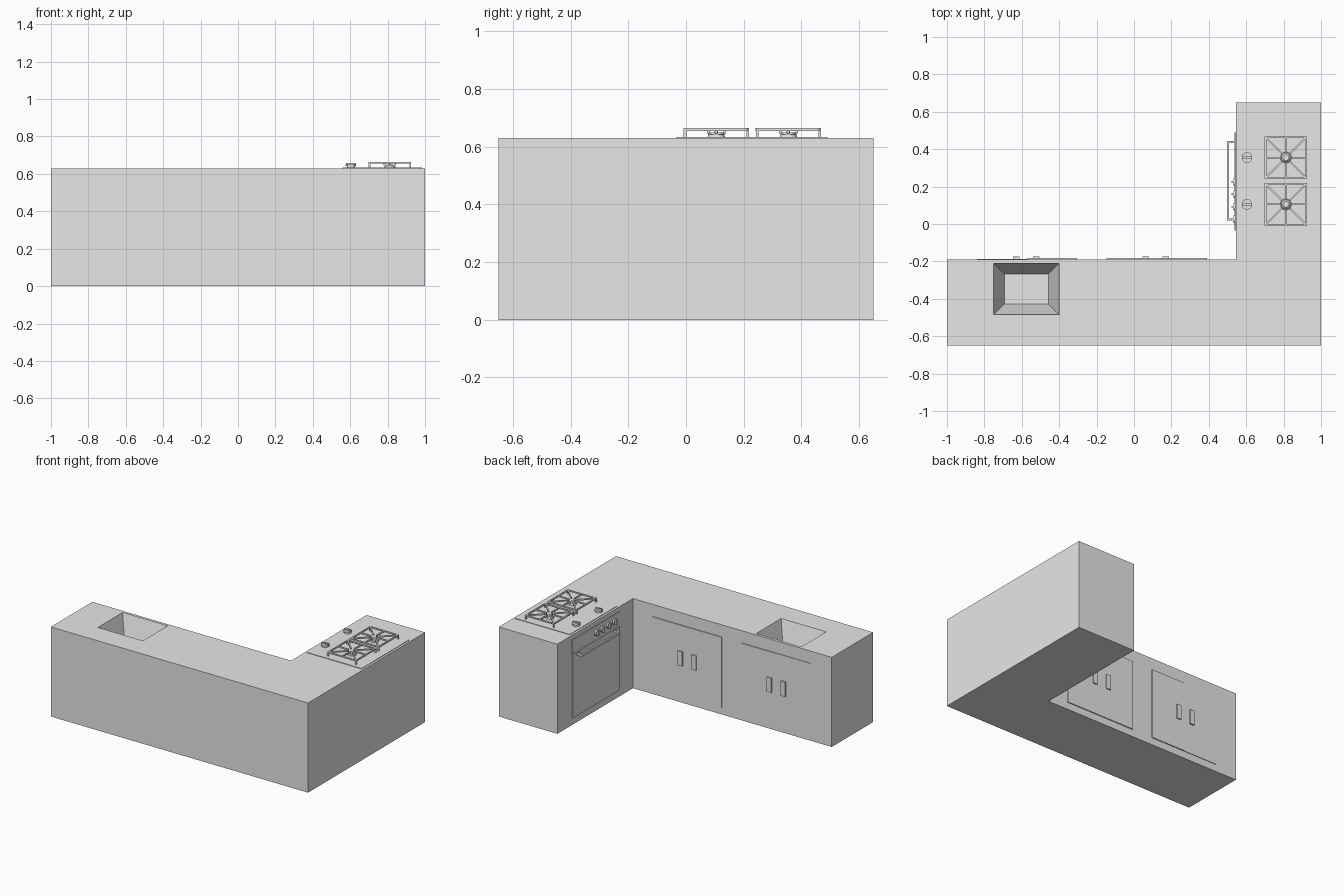
import bpy, bmesh, math
from mathutils import Matrix, Vector

if "Cube" in bpy.data.objects:
    bpy.data.objects.remove(bpy.data.objects["Cube"], do_unlink=True)

grey = bpy.data.materials.new("light_grey")
grey.use_nodes = True
grey.diffuse_color = (0.8, 0.8, 0.8, 1)
grey.node_tree.nodes["Principled BSDF"].inputs["Base Color"].default_value = (0.8, 0.8, 0.8, 1)


def finish(name, bm):
    bmesh.ops.recalc_face_normals(bm, faces=bm.faces)
    mesh = bpy.data.meshes.new(name)
    bm.to_mesh(mesh)
    bm.free()
    mesh.materials.append(grey)
    obj = bpy.data.objects.new(name, mesh)
    bpy.context.collection.objects.link(obj)
    return obj


def add_box(bm, lo, hi, turn=None):
    lo, hi = Vector(lo), Vector(hi)
    size = hi - lo
    m = Matrix.Translation((lo + hi) / 2) @ Matrix.Diagonal((*size, 1))
    bmesh.ops.create_cube(bm, size=1, matrix=(turn @ m) if turn else m)


def box(name, lo, hi):
    bm = bmesh.new()
    add_box(bm, lo, hi)
    return finish(name, bm)


def add_disc(bm, centre, r1, r2, depth, turn=Matrix()):
    m = Matrix.Translation(centre) @ turn @ Matrix.Translation((0, 0, depth / 2))
    bmesh.ops.create_cone(bm, cap_ends=True, segments=24, radius1=r1, radius2=r2,
                          depth=depth, matrix=m)


def smooth(obj):
    bpy.ops.object.select_all(action="DESELECT")
    obj.select_set(True)
    bpy.context.view_layer.objects.active = obj
    bpy.ops.object.shade_smooth_by_angle(angle=math.radians(30))


TOP = 0.63      # worktop height
BACK = -0.19    # cabinet door plane
SIDE = 0.545    # oven door plane

# L-shaped counter body
bm = bmesh.new()
outline = [(-1, -0.65), (1, -0.65), (1, 0.65), (SIDE, 0.65), (SIDE, BACK), (-1, BACK)]
base = bm.faces.new([bm.verts.new((x, y, 0)) for x, y in outline])
ext = bmesh.ops.extrude_face_region(bm, geom=[base], use_keep_orig=True)
for v in [g for g in ext["geom"] if isinstance(g, bmesh.types.BMVert)]:
    v.co.z = TOP
counter = finish("counter", bm)

# Tapered sink basin cut into the worktop
bm = bmesh.new()
depth, slope = 0.2, 0.058
rings = []
for grow, z in ((-slope, TOP - depth), (0, TOP), (0, TOP + 0.1)):
    x0, x1, y0, y1 = -0.75 - grow, -0.40 + grow, -0.485 - grow, -0.21 + grow
    rings.append([bm.verts.new((x, y, z)) for x, y in
                  ((x0, y0), (x1, y0), (x1, y1), (x0, y1))])
for low, high in zip(rings, rings[1:]):
    for i in range(4):
        j = (i + 1) % 4
        bm.faces.new((low[i], low[j], high[j], high[i]))
bm.faces.new(rings[0])
bm.faces.new(rings[-1])
cutter = finish("sink_cutter", bm)
cutter.hide_render = True
cut = counter.modifiers.new("sink", "BOOLEAN")
cut.operation = "DIFFERENCE"
cut.solver = "EXACT"
cut.object = cutter
bpy.context.view_layer.objects.active = counter
bpy.ops.object.modifier_apply(modifier=cut.name)
bpy.data.objects.remove(cutter, do_unlink=True)

# Cabinet doors and their handles
box("cabinet_door", (-0.147, BACK, 0.05), (0.39, BACK + 0.007, 0.545))
box("sink_door_outer", (-0.84, BACK, 0.05), (-0.57, BACK + 0.004, 0.545))
box("sink_door_inner", (-0.57, BACK, 0.05), (-0.305, BACK + 0.007, 0.545))
for x in (-0.63, -0.522, 0.062, 0.17):
    box("door_handle", (x - 0.017, BACK, 0.263), (x + 0.017, BACK + 0.016, 0.365))

# Oven door, control strip and bar handle
Y0, Y1 = -0.035, 0.49
box("oven_door", (SIDE - 0.008, Y0, 0.05), (SIDE, Y1, 0.497))
box("oven_control_strip", (SIDE - 0.004, Y0, 0.505), (SIDE, Y1, 0.598))
bm = bmesh.new()
add_box(bm, (0.497, 0.018, 0.476), (0.509, 0.445, 0.492))
for y in (0.018, 0.433):
    add_box(bm, (0.509, y, 0.476), (SIDE, y + 0.012, 0.492))
finish("oven_handle", bm)

# Oven knobs with grip ridges
facing = Matrix.Rotation(-math.pi / 2, 4, "Y")
for y in (0.225, 0.16, 0.092, 0.025):
    bm = bmesh.new()
    add_disc(bm, (SIDE, y, 0.55), 0.021, 0.019, 0.014, facing)
    add_box(bm, (SIDE - 0.025, y - 0.005, 0.531), (SIDE - 0.013, y + 0.005, 0.569))
    smooth(finish("oven_knob", bm))

# Cooktop plate
HOB = TOP + 0.004
box("cooktop", (0.56, Y0, TOP), (0.985, Y1, HOB))

for y in (0.105, 0.355):
    # Burner
    centre = Vector((0.812, y, HOB))
    bm = bmesh.new()
    add_disc(bm, centre, 0.03, 0.028, 0.008)
    add_disc(bm, centre + Vector((0, 0, 0.008)), 0.024, 0.016, 0.007)
    smooth(finish("burner", bm))

    # Grate: square frame, corner legs and eight spokes
    bm = bmesh.new()
    half, bar, lift, high = 0.113, 0.009, 0.655 - HOB, 0.664 - HOB
    for k in range(4):
        turn = Matrix.Translation(centre) @ Matrix.Rotation(k * math.pi / 2, 4, "Z")
        add_box(bm, (-half, half - bar, lift), (half, half, high), turn)
        add_box(bm, (half - bar, half - bar, 0), (half, half, lift), turn)
        add_box(bm, (0.024, -bar / 2, lift), (half, bar / 2, high), turn)
        add_box(bm, (0.024, -bar / 2, 0.012), (0.033, bar / 2, lift), turn)
        diagonal = turn @ Matrix.Rotation(math.pi / 4, 4, "Z")
        add_box(bm, (0.03, -bar / 2, lift), (half * 1.38, bar / 2, high), diagonal)
    finish("grate", bm)

    # Cooktop knob
    bm = bmesh.new()
    add_disc(bm, (0.604, y, HOB), 0.022, 0.022, 0.008)
    add_disc(bm, (0.604, y, HOB + 0.008), 0.028, 0.028, 0.008)
    add_box(bm, (0.578, y - 0.006, HOB + 0.015), (0.63, y + 0.006, HOB + 0.025))
    smooth(finish("cooktop_knob", bm))
